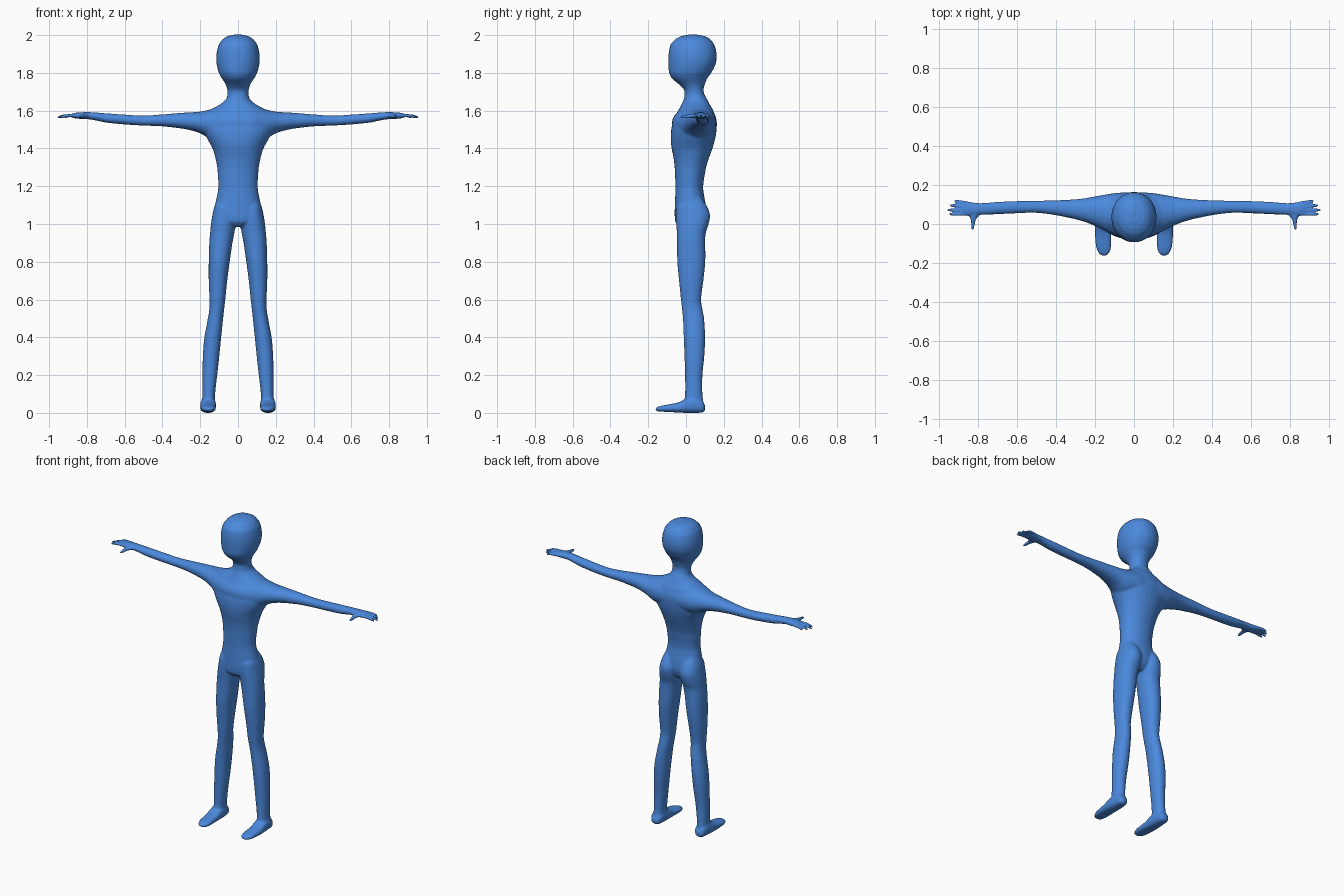
import bpy, bmesh, math

bm = bmesh.new()


def spline(rows, steps=4):
    """Smooth the section table with Catmull-Rom interpolation."""
    out = []
    n = len(rows)
    for i in range(n - 1):
        p0, p1 = rows[max(i - 1, 0)], rows[i]
        p2, p3 = rows[i + 1], rows[min(i + 2, n - 1)]
        for s in range(steps):
            t = s / steps
            out.append([b + 0.5 * t * (c - a + t * (2 * a - 5 * b + 4 * c - d
                        + t * (3 * (b - c) + d - a)))
                        for a, b, c, d in zip(p0, p1, p2, p3)])
            # keep the station position monotonic
            out[-1][0] = p1[0] + t * (p2[0] - p1[0])
    out.append(list(rows[-1]))
    return out


def loft(rows, axis, sides=(1,), power=2.0, count=32):
    """Skin oval sections (station, a0, a1, b0, b1) along one axis."""
    for sign in sides:
        rings = []
        for t, a0, a1, b0, b1 in spline(rows):
            ring = []
            for k in range(count):
                ang = 2 * math.pi * k / count
                c, s = math.cos(ang), math.sin(ang)
                a = (a0 + a1) / 2 + (a1 - a0) / 2 * math.copysign(abs(c) ** (2 / power), c)
                b = (b0 + b1) / 2 + (b1 - b0) / 2 * math.copysign(abs(s) ** (2 / power), s)
                x, y, z = {'x': (t, a, b), 'y': (a, t, b), 'z': (a, b, t)}[axis]
                ring.append(bm.verts.new((sign * x, y, z)))
            rings.append(ring)
        for r, q in zip(rings, rings[1:]):
            for k in range(count):
                j = (k + 1) % count
                bm.faces.new((r[k], r[j], q[j], q[k]))
        bm.faces.new(rings[0][::-1])
        bm.faces.new(rings[-1])


def centred(rows):
    return [(z, -w, w, y0, y1) for z, w, y0, y1 in rows]


BOTH = (1, -1)

# head and neck: height, half width, front, back
loft(centred([
    (2.002, .025, .01, .065), (1.995, .055, -.025, .10), (1.98, .08, -.055, .127),
    (1.95, .102, -.082, .15), (1.90, .114, -.092, .162), (1.85, .114, -.093, .158),
    (1.80, .102, -.090, .135), (1.77, .085, -.074, .112), (1.74, .066, -.038, .10),
    (1.71, .057, -.010, .093), (1.68, .057, -.008, .10), (1.65, .068, -.016, .118),
    (1.60, .10, -.035, .14)]), 'z', power=2.1)

# torso
loft(centred([
    (1.69, .054, -.006, .096), (1.66, .064, -.012, .112), (1.63, .10, -.025, .128),
    (1.60, .155, -.042, .145), (1.55, .185, -.066, .162), (1.50, .185, -.078, .162),
    (1.45, .162, -.081, .154), (1.40, .135, -.076, .140), (1.35, .120, -.066, .122),
    (1.30, .110, -.060, .106), (1.20, .104, -.056, .091), (1.15, .111, -.057, .096),
    (1.10, .122, -.059, .105), (1.05, .128, -.060, .108), (1.01, .11, -.056, .095),
    (.985, .05, -.035, .07)]), 'z', power=2.1)

# legs: height, inner, outer, front, back
loft([
    (1.15, .04, .10, .0, .075), (1.10, .018, .123, -.045, .108),
    (1.05, .010, .135, -.053, .127), (1.0, .012, .143, -.052, .120),
    (.95, .020, .148, -.048, .104), (.90, .030, .152, -.047, .102),
    (.80, .044, .155, -.046, .102), (.70, .057, .155, -.037, .092),
    (.60, .067, .151, -.027, .080), (.55, .073, .152, -.021, .087),
    (.50, .079, .160, -.016, .096), (.40, .089, .178, -.012, .101),
    (.30, .099, .186, -.008, .097), (.20, .110, .188, -.005, .087),
    (.10, .121, .188, -.005, .087), (.03, .122, .192, -.012, .094)],
    'z', BOTH, 2.15)

# feet: depth, inner, outer, bottom, top
loft([
    (.102, .140, .175, .012, .038), (.088, .126, .190, .002, .065),
    (.05, .118, .197, .0, .085), (.0, .117, .200, .0, .075),
    (-.04, .118, .200, .002, .056), (-.08, .117, .198, .004, .047),
    (-.12, .118, .194, .006, .040), (-.148, .126, .182, .008, .033),
    (-.161, .138, .170, .013, .026)], 'y', BOTH, 2.5)

# arms and palms: distance out, front, back, bottom, top
loft([
    (.0, -.075, .160, 1.44, 1.62), (.08, -.066, .160, 1.44, 1.62),
    (.15, -.036, .150, 1.452, 1.606), (.20, -.010, .141, 1.480, 1.595),
    (.25, .010, .132, 1.496, 1.591), (.30, .025, .126, 1.506, 1.588),
    (.40, .045, .121, 1.517, 1.580), (.50, .057, .119, 1.521, 1.574),
    (.60, .055, .117, 1.527, 1.579), (.70, .050, .113, 1.537, 1.586),
    (.78, .047, .107, 1.553, 1.592), (.82, .042, .110, 1.555, 1.592),
    (.86, .041, .116, 1.559, 1.589), (.88, .046, .114, 1.563, 1.584)],
    'x', BOTH, 2.1)

# fingers: root y, tip y, tip x
for y0, y1, tip in [(.108, .118, .922), (.088, .096, .944), (.069, .072, .957), (.050, .050, .947)]:
    rows = []
    for f, r, z in [(0, .009, 1.575), (.5, .009, 1.574), (.85, .008, 1.569), (1, .005, 1.566)]:
        y = y0 + (y1 - y0) * f
        rows.append((.85 + (tip - .85) * f, y - r, y + r, z - r, z + r))
    loft(rows, 'x', BOTH, count=12)

# thumbs
loft([
    (.075, .785, .835, 1.562, 1.586), (.04, .795, .842, 1.560, 1.585),
    (.02, .809, .836, 1.560, 1.581), (-.01, .815, .834, 1.559, 1.577),
    (-.032, .820, .832, 1.560, 1.572)], 'y', BOTH, count=12)

bmesh.ops.recalc_face_normals(bm, faces=bm.faces)
mesh = bpy.data.meshes.new("body")
bm.to_mesh(mesh)
bm.free()
body = bpy.data.objects.new("body", mesh)
bpy.context.collection.objects.link(body)

blue = bpy.data.materials.new("blue")
blue.diffuse_color = (0.07, 0.25, 0.72, 1)
mesh.materials.append(blue)

# fuse all parts into one smooth skin
fuse = body.modifiers.new("fuse", 'REMESH')
fuse.mode = 'VOXEL'
fuse.voxel_size = 0.0055
fuse.use_smooth_shade = True
soften = body.modifiers.new("soften", 'SMOOTH')
soften.factor = 0.5
soften.iterations = 6
